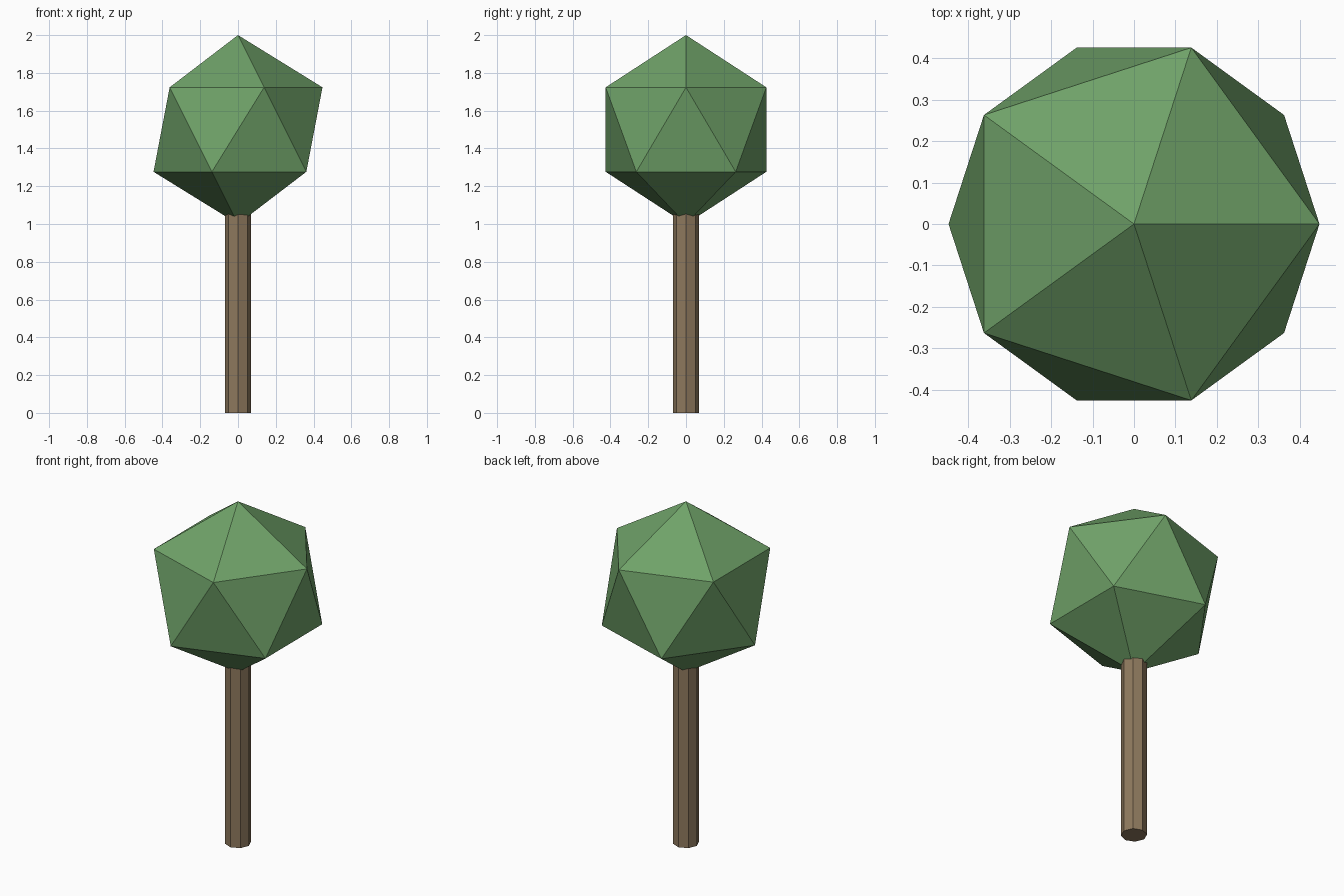
import bpy

if "Cube" in bpy.data.objects:
    bpy.data.objects.remove(bpy.data.objects["Cube"])


def finish(name, color):
    obj = bpy.context.object
    obj.name = name
    mat = bpy.data.materials.new(name + "_color")
    mat.diffuse_color = (*color, 1)
    mat.use_nodes = True
    mat.node_tree.nodes["Principled BSDF"].inputs["Base Color"].default_value = mat.diffuse_color
    obj.data.materials.append(mat)
    return obj


# Trunk: eight-sided post running slightly into the foliage
TRUNK_HEIGHT = 1.1
bpy.ops.mesh.primitive_cylinder_add(vertices=8, radius=0.07, depth=TRUNK_HEIGHT,
                                    location=(0, 0, TRUNK_HEIGHT / 2))
finish("trunk", (0.27, 0.19, 0.11))

# Foliage: plain icosahedron
bpy.ops.mesh.primitive_ico_sphere_add(subdivisions=1, radius=0.5, location=(0, 0, 1.5))
finish("foliage", (0.16, 0.36, 0.14))
